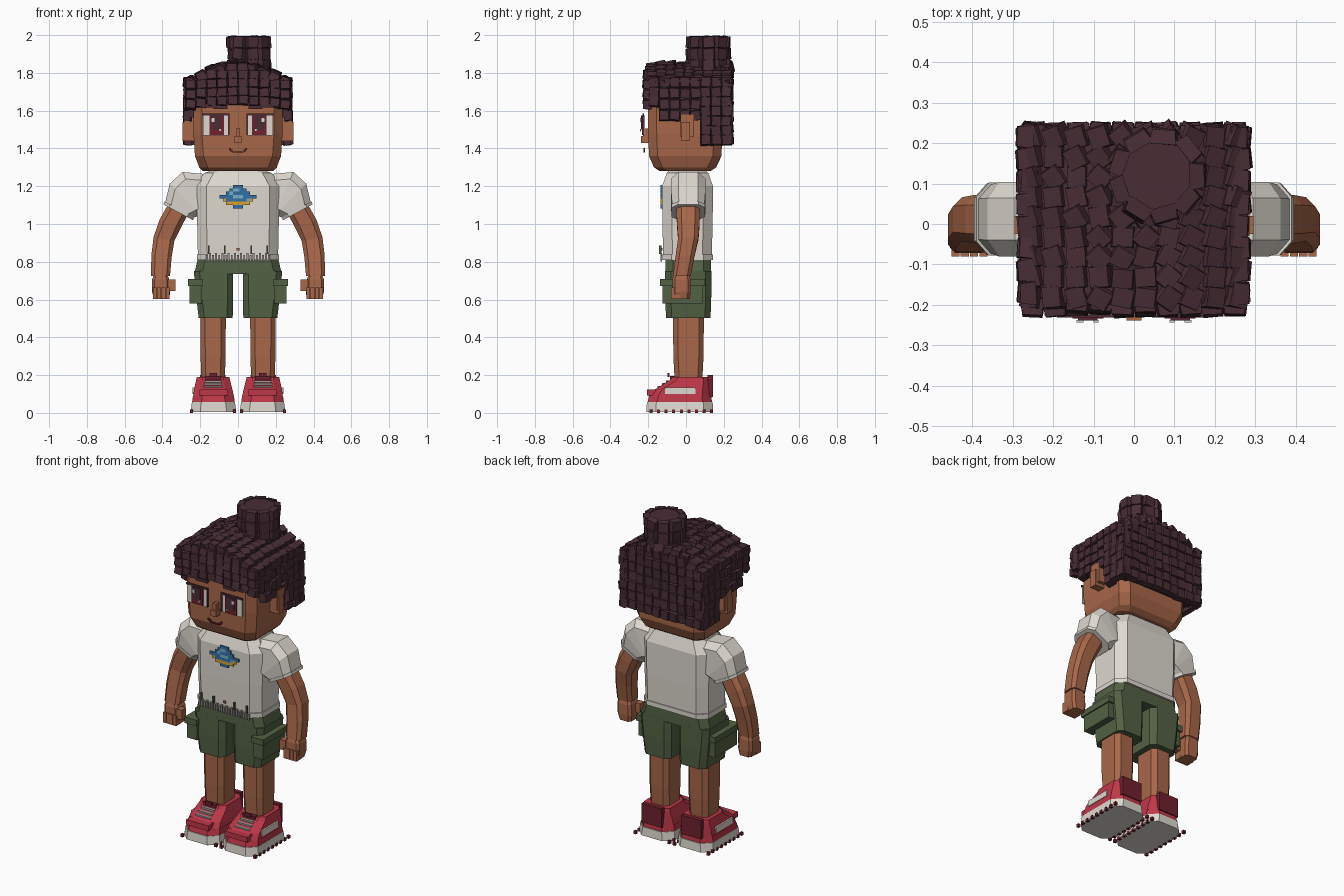
import bpy, bmesh, math, random
from mathutils import Matrix, Vector

random.seed(4)

def mat(name, r, g, b):
    m = bpy.data.materials.new(name)
    lin = [((c / 255 + 0.055) / 1.055) ** 2.4 for c in (r, g, b)]
    m.diffuse_color = (*lin, 1)
    return m

SKIN = mat("skin brown", 168, 103, 74)
WHITE = mat("warm white", 222, 217, 208)
OLIVE = mat("olive green", 83, 97, 68)
HAIR = mat("dark plum hair", 72, 45, 53)
RED = mat("sneaker red", 190, 55, 72)
DARKRED = mat("dark red", 112, 32, 46)
GREY = mat("lace grey", 160, 155, 152)
BLUE = mat("planet blue", 52, 112, 165)
SKY = mat("planet light blue", 120, 175, 200)
YELLOW = mat("ring yellow", 218, 162, 52)

def finish(name, bm, material, mirror=False):
    bmesh.ops.recalc_face_normals(bm, faces=bm.faces)
    me = bpy.data.meshes.new(name)
    bm.to_mesh(me)
    bm.free()
    me.materials.append(material)
    ob = bpy.data.objects.new(name, me)
    bpy.context.collection.objects.link(ob)
    if mirror:
        ob.modifiers.new("mirror", 'MIRROR').use_mirror_merge = False
    return ob

def boxes(name, spans, material, mirror=False):
    """Boxes from (x0, x1, y0, y1, z0, z1) spans, joined in one object."""
    bm = bmesh.new()
    for x0, x1, y0, y1, z0, z1 in spans:
        m = Matrix.Translation(((x0 + x1) / 2, (y0 + y1) / 2, (z0 + z1) / 2))
        m = m @ Matrix.Diagonal((x1 - x0, y1 - y0, z1 - z0, 1))
        bmesh.ops.create_cube(bm, size=1, matrix=m)
    return finish(name, bm, material, mirror)

def loft(name, rings, material, mirror=False):
    """Chamfered-rectangle rings (cx, cy, cz, hx, hy, chamfer, tilt in degrees)."""
    bm = bmesh.new()
    prev = None
    for cx, cy, cz, hx, hy, c, t in rings:
        a = math.radians(t)
        pts = [(hx, hy - c), (hx - c, hy), (c - hx, hy), (-hx, hy - c),
               (-hx, c - hy), (c - hx, -hy), (hx - c, -hy), (hx, c - hy)]
        ring = [bm.verts.new((cx + u * math.cos(a), cy + v, cz + u * math.sin(a))) for u, v in pts]
        if prev:
            for i in range(8):
                j = (i + 1) % 8
                bm.faces.new((prev[i], prev[j], ring[j], ring[i]))
        else:
            bm.faces.new(ring)
        prev = ring
    bm.faces.new(prev)
    return finish(name, bm, material, mirror)

def tile(bm, pos, normal, w, h, d=0.04):
    """One jittered hair block with a narrowed outer face."""
    n = Vector(normal).normalized()
    n = (n + Vector([random.uniform(-.1, .1) for _ in range(3)])).normalized()
    m = (Matrix.Translation(Vector(pos) + n * random.uniform(-.006, .006))
         @ n.to_track_quat('Z', 'Y').to_matrix().to_4x4()
         @ Matrix.Rotation(random.uniform(-.12, .12), 4, 'Z'))
    vs = bmesh.ops.create_cube(bm, size=1)["verts"]
    for v in vs:
        k = 0.84 if v.co.z > 0 else 1.0
        v.co = m @ Vector((v.co.x * w * k, v.co.y * h * k, v.co.z * d))

def steps(a, b, n):
    return [a + (b - a) * i / (n - 1) for i in range(n)]

# Head, neck, ears
loft("head", [(0, -.005, 1.28, .185, .135, .04, 0), (0, -.005, 1.30, .205, .165, .045, 0),
              (0, -.004, 1.36, .228, .192, .045, 0), (0, -.004, 1.48, .236, .196, .045, 0),
              (0, -.004, 1.72, .236, .196, .045, 0)], SKIN)
loft("neck", [(0, .01, 1.22, .1, .09, .03, 0), (0, .01, 1.3, .1, .09, .03, 0)], SKIN)
boxes("ear", [(.225, .285, -.03, .04, 1.46, 1.58), (.23, .295, -.025, .02, 1.44, 1.54)], SKIN, True)

# Face details as thin plates
boxes("eye_white", [(.047, .186, -.226, -.218, 1.468, 1.575)], WHITE, True)
boxes("eye_lash", [(.044, .19, -.231, -.223, 1.574, 1.585), (.044, .052, -.231, -.223, 1.47, 1.58)], HAIR, True)
boxes("iris", [(.075, .152, -.233, -.225, 1.472, 1.574)], DARKRED, True)
boxes("pupil", [(.09, .138, -.238, -.232, 1.5, 1.574)], HAIR, True)
boxes("eye_glint", [(.125, .142, -.243, -.237, 1.54, 1.56), (.088, .1, -.243, -.237, 1.49, 1.502)], WHITE, True)
boxes("brow", [(.055, .13, -.222, -.2, 1.61, 1.627), (.12, .185, -.222, -.2, 1.618, 1.635)], HAIR, True)
boxes("nose", [(-.018, .018, -.238, -.195, 1.43, 1.465), (-.011, .011, -.228, -.195, 1.46, 1.505)], SKIN)
boxes("mouth", [(0, .03, -.225, -.218, 1.378, 1.385), (.028, .042, -.225, -.218, 1.384, 1.394),
                (.04, .048, -.225, -.218, 1.392, 1.402)], DARKRED, True)

# Hair: solid core, then rows of blocks on every side
def crown(x, y):
    return 1.85 - 1.35 * x * x - 2.5 * max(0, -.12 - y) ** 2

loft("hair_core", [(0, .015, 1.645, .258, .215, .02, 0), (0, .015, 1.74, .26, .215, .02, 0),
                   (0, .015, 1.79, .2, .212, .02, 0), (0, .015, 1.825, .11, .205, .02, 0)], HAIR)
boxes("hair_side_core", [(.23, .262, -.14, .225, 1.565, 1.7), (.22, .262, .075, .225, 1.44, 1.6)], HAIR, True)
boxes("hair_back_core", [(-.262, .262, .17, .228, 1.43, 1.75)], HAIR)

bm = bmesh.new()
for s in (-1, 1):
    for y in steps(-.17, .215, 8):
        low = 1.65 if y < -.15 else 1.575 if y < .06 else 1.445
        n = round((1.755 - low) / .055) + 1
        for z in steps(low, 1.75, n):
            tile(bm, (s * .264, y, z), (s, 0, 0), .058, .058)
for x in steps(-.25, .25, 10):
    for z in steps(1.45, 1.80, 7):
        if z < crown(x, 0) - .01:
            tile(bm, (x, .226, z), (0, 1, 0), .058, .062)
    for z in steps(1.655 - .35 * x * x, 1.79, 4):
        if z < crown(x, -.2) - .01:
            tile(bm, (x, -.203, z), (0, -1, .1), .058, .052)
    for y in steps(-.18, .215, 9):
        tile(bm, (x, y, crown(x, y) - .012), (2.2 * x, -.12, 1), .06, .056, .045)
finish("hair_blocks", bm, HAIR)

# Top bun
bm = bmesh.new()
bx, by = .058, .12
bmesh.ops.create_cone(bm, cap_ends=True, segments=9, radius1=.095, radius2=.095, depth=.19,
                      matrix=Matrix.Translation((bx, by, 1.895)))
for k in range(9):
    a = k * math.tau / 9
    d = (math.cos(a), math.sin(a), 0)
    for z in (1.84, 1.9, 1.962):
        tile(bm, (bx + .097 * d[0], by + .097 * d[1], z), d, .068, .068, .036)
finish("hair_bun", bm, HAIR)

# Shirt
loft("shirt_body", [(0, .008, .815, .212, .128, .05, 0), (0, .008, 1.0, .216, .133, .05, 0),
                    (0, .008, 1.2, .222, .135, .055, 0), (0, .008, 1.27, .18, .11, .05, 0),
                    (0, .008, 1.29, .115, .09, .04, 0)], WHITE)
loft("shirt_hem", [(0, .008, .81, .218, .135, .05, 0), (0, .008, .838, .218, .135, .05, 0)], WHITE)
boxes("hem_fringe", [(x - .005, x + .005, -.136, -.126, .802, .846 if i % 2 else .836)
                     for i, x in enumerate(steps(-.165, .165, 21))], GREY)
loft("sleeve", [(.18, .012, 1.16, .105, .085, .035, 90), (.24, .012, 1.16, .127, .092, .04, 65),
                (.278, .012, 1.13, .118, .092, .04, 45), (.31, .012, 1.075, .085, .085, .035, 28)], WHITE, True)
loft("sleeve_cuff", [(.31, .012, 1.078, .09, .09, .035, 28), (.317, .012, 1.062, .088, .088, .035, 28)], WHITE, True)
boxes("belt_loop", [(x - .005, x + .005, -.142, -.13, .84, .885) for x in (.07, .155)], OLIVE, True)
boxes("navel", [(-.007, .007, -.133, -.125, .86, .873)], SKIN)

# Pixel planet on the shirt front: b blue, s light blue, y yellow
planet = ["....bbb....", "...bssbb...", "..bsbbbbb..", "bbbbsssbbbb", ".ybbbbbbsy.", "..yyyyyyy..", "....bbb...."]
for key, label, m in (("b", "planet_blue", BLUE), ("s", "planet_light", SKY), ("y", "planet_ring", YELLOW)):
    p = .0178
    boxes(label, [((c - 5.5) * p, (c - 4.5) * p, -.135, -.127, 1.207 - (r + 1) * p, 1.207 - r * p)
                  for r, row in enumerate(planet) for c, ch in enumerate(row) if ch == key], m)

# Arms and hands
loft("arm", [(.305, .01, 1.1, .058, .062, .025, 28), (.36, .012, 1.0, .06, .06, .025, 22),
             (.392, .012, .92, .056, .054, .022, 10), (.405, -.005, .83, .054, .05, .02, 3),
             (.41, -.022, .725, .05, .047, .018, 0)], SKIN, True)
loft("hand", [(.41, -.024, .73, .036, .042, .012, 0), (.409, -.024, .705, .046, .048, .014, 0),
              (.407, -.024, .64, .048, .048, .014, 0), (.405, -.024, .602, .04, .044, .014, 0)], SKIN, True)
boxes("fingers", [(x, x + .02, -.08, -.03, .603, .665) for x in (.362, .385, .408, .431)], SKIN, True)
boxes("thumb", [(.33, .37, -.07, -.03, .645, .705)], SKIN, True)

# Shorts with cargo pockets
loft("shorts_hips", [(0, .012, .735, .232, .122, .04, 0), (0, .012, .83, .21, .12, .04, 0)], OLIVE)
loft("shorts_leg", [(.118, .012, .503, .09, .118, .03, 0), (.124, .012, .62, .098, .122, .03, 0),
                    (.13, .012, .75, .104, .122, .03, 0)], OLIVE, True)
boxes("pocket", [(.19, .258, -.125, .09, .58, .69)], OLIVE, True)
boxes("pocket_flap", [(.185, .266, -.138, .1, .672, .708)], OLIVE, True)

# Legs
loft("leg", [(.132, .013, .15, .062, .072, .025, 0), (.132, .013, .3, .066, .08, .025, 0),
             (.132, .013, .55, .068, .082, .025, 0)], SKIN, True)

# Sneakers
loft("shoe_sole", [(.13, -.033, .006, .12, .177, .05, 0), (.13, -.033, .058, .114, .174, .05, 0)], WHITE, True)
loft("shoe_band", [(.13, -.033, .057, .113, .17, .05, 0), (.13, -.03, .092, .108, .165, .05, 0)], RED, True)
loft("shoe_upper", [(.13, -.03, .09, .107, .162, .045, 0), (.131, -.02, .122, .102, .148, .04, 0),
                    (.132, .02, .172, .09, .108, .035, 0), (.132, .025, .19, .086, .095, .03, 0)], RED, True)
boxes("toe_cap", [(.055, .205, -.207, -.14, .092, .124)], RED, True)
boxes("side_panel", [(.222, .24, -.11, .05, .1, .135)], WHITE, True)
boxes("heel_tab", [(.065, .2, .115, .142, .085, .2)], DARKRED, True)
boxes("tongue_tab", [(.112, .152, -.098, -.088, .19, .21), (.09, .175, -.085, -.06, .17, .195)], DARKRED, True)
boxes("laces", [(.132 - w, .132 + w, y, y + .03, z, z + .012)
                for w, y, z in ((.05, -.15, .13), (.047, -.128, .145), (.044, -.106, .16))], GREY, True)
boxes("sole_studs", [(x - .008, x + .008, y - .008, y + .008, 0, .018)
                     for x in (.018, .246) for y in steps(-.185, .135, 9)], DARKRED, True)
